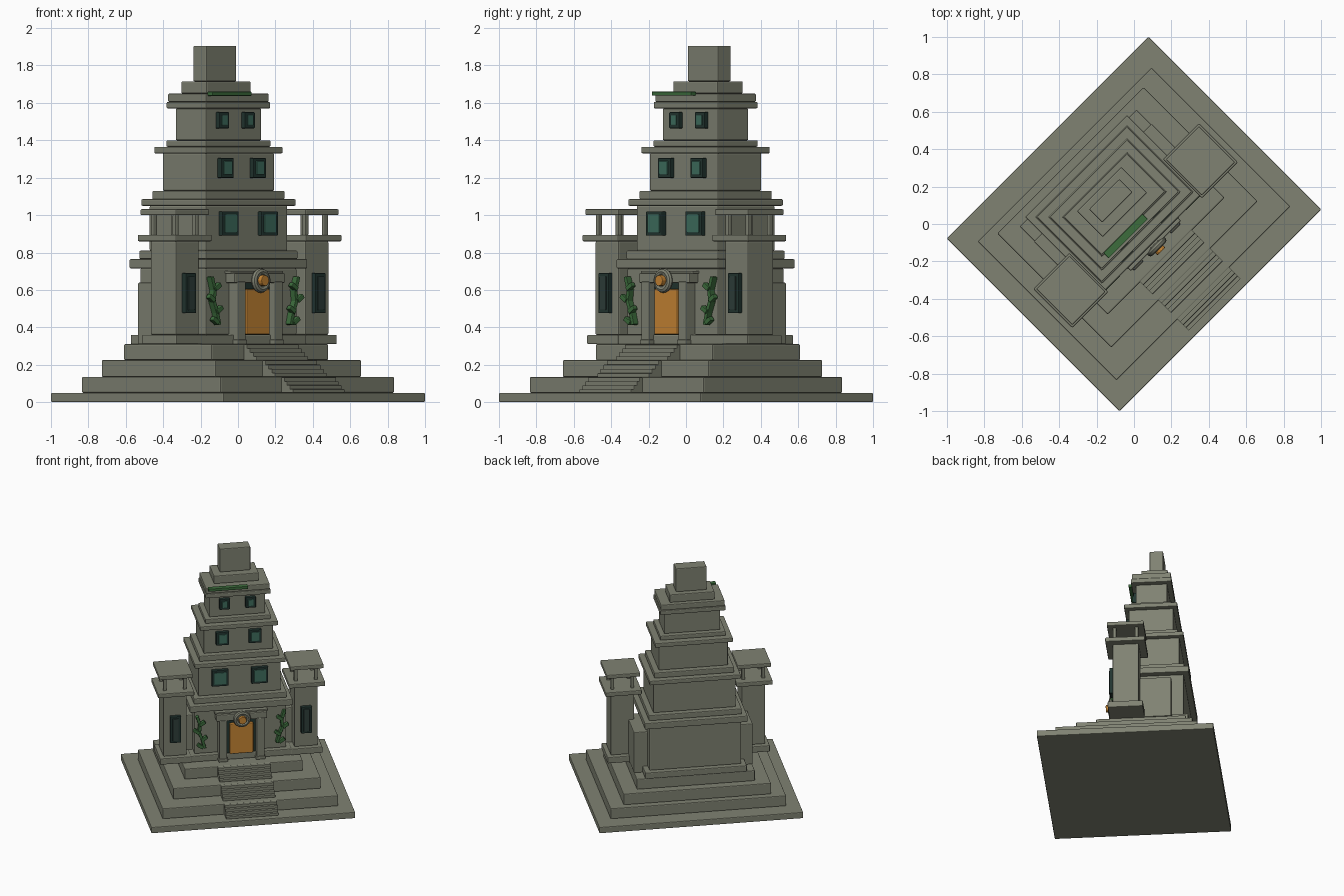
import bpy, math
from mathutils import Matrix, Vector

if "Cube" in bpy.data.objects:
    bpy.data.objects.remove(bpy.data.objects["Cube"])

TURN = Matrix.Rotation(math.radians(45), 4, 'Z')   # whole temple stands diagonally


def material(name, rgb):
    m = bpy.data.materials.new(name)
    m.diffuse_color = (*rgb, 1)
    m.use_nodes = True
    m.node_tree.nodes["Principled BSDF"].inputs["Base Color"].default_value = m.diffuse_color
    return m


STONE = material("stone", (0.215, 0.225, 0.170))
FRAME = material("dark_frame", (0.016, 0.036, 0.030))
SLATE = material("dark_slate", (0.028, 0.050, 0.043))
GLASS = material("teal_glass", (0.050, 0.160, 0.115))
GOLD = material("gold", (0.580, 0.240, 0.035))
VINE = material("vine_green", (0.045, 0.150, 0.045))


def finish(ob, name, mat, bevel):
    ob.name = name
    ob.data.materials.append(mat)
    if bevel:
        mod = ob.modifiers.new("soft_edges", 'BEVEL')
        mod.width = bevel
        mod.segments = 2
    return ob


def box(name, u, v, z, mat=STONE, bevel=0.006, tilt=0):
    """Box from ranges: u across the front, v towards the back, z up."""
    bpy.ops.mesh.primitive_cube_add(size=1)
    ob = bpy.context.object
    size = [r[1] - r[0] for r in (u, v, z)]
    mid = Vector([(r[0] + r[1]) / 2 for r in (u, v, z)])
    ob.data.transform(Matrix.Diagonal((*size, 1)))
    ob.matrix_world = TURN @ Matrix.Translation(mid) @ Matrix.Rotation(tilt, 4, 'Y')
    return finish(ob, name, mat, bevel)


def block(name, a, b, z, c=0.148, u=0.0, mat=STONE):
    """Block from half sizes a, b around the centre u, c."""
    return box(name, (u - a, u + a), (c - b, c + b), z, mat)


def window(name, u, front, z, a, h, pane):
    box(name + "_frame", (u - a, u + a), (front - 0.027, front + 0.01),
        (z - h, z + h), FRAME, 0.004)
    k = 0.017
    box(name + "_pane", (u - a + k, u + a - k), (front - 0.034, front),
        (z - h + k, z + h - k), pane, 0.003)


# Terraces
block("ground_slab", 0.763, 0.653, (0, 0.05), 0)
block("terrace_low", 0.657, 0.525, (0.05, 0.135), 0)
block("terrace_middle", 0.552, 0.431, (0.135, 0.225), 0.05)
block("terrace_top", 0.442, 0.332, (0.225, 0.31), 0.09)

# Three flights of stairs
for name, front, low, foot, top in (("low", -0.525, 0.05, -0.61, 0.135),
                                    ("middle", -0.381, 0.135, -0.475, 0.225),
                                    ("top", -0.242, 0.225, -0.335, 0.31)):
    n = 4
    for i in range(n):
        edge = foot + (front - foot) * i / n
        z1 = low + (top - low) * (i + 1) / n
        box(f"{name}_stair_{i + 1}", (-0.196, 0.196), (edge, front + 0.02),
            (low, z1 - 0.002), STONE, 0.003)

# Tiered main building: name, sum of half sizes, z range
for name, s, z in (("plinth", 0.665, (0.31, 0.36)),
                   ("ground_wall", 0.592, (0.36, 0.715)),
                   ("ground_cornice", 0.675, (0.715, 0.765)),
                   ("ground_ledge", 0.60, (0.765, 0.81)),
                   ("first_wall", 0.523, (0.81, 1.05)),
                   ("first_cornice", 0.587, (1.05, 1.085)),
                   ("first_ledge", 0.502, (1.085, 1.13)),
                   ("second_wall", 0.424, (1.13, 1.33)),
                   ("second_cornice", 0.488, (1.33, 1.365)),
                   ("second_ledge", 0.396, (1.365, 1.40)),
                   ("third_wall", 0.325, (1.40, 1.57)),
                   ("third_cornice", 0.395, (1.57, 1.605)),
                   ("third_ledge", 0.383, (1.605, 1.65))):
    block(name, (s + 0.095) / 2, (s - 0.095) / 2, z)
block("crown_base", 0.168, 0.097, (1.65, 1.715), 0.166)
block("crown_block", 0.115, 0.05, (1.715, 1.905), 0.175)

# Mossy strip on the highest ledge
box("moss_strip", (-0.225, 0.07), (-0.034, 0.006), (1.638, 1.66), VINE, 0.003)

for side, label in ((-1, "left"), (1, "right")):
    # Side buttress
    block(label + "_buttress", 0.12, 0.165, (0.31, 0.64), u=side * 0.325)

    # Corner tower
    t = side * 0.49
    v = -0.012
    block(label + "_tower_base", 0.118, 0.130, (0.31, 0.36), v, t)
    block(label + "_tower_body", 0.088, 0.096, (0.36, 0.86), v, t)
    block(label + "_tower_platform", 0.136, 0.147, (0.86, 0.895), v, t)
    block(label + "_tower_roof", 0.126, 0.136, (1.0, 1.032), v, t)
    for i in (-1, 1):
        for j in (-1, 1):
            block(label + "_tower_post", 0.013, 0.013, (0.89, 1.005),
                  v + j * 0.082, t + i * 0.075)
    window(label + "_tower_window", t, v - 0.096, 0.583, 0.040, 0.107, SLATE)

    # Windows of the three upper floors
    for floor, u, front, z, a, h in (("first", 0.1485, -0.066, 0.955, 0.062, 0.065),
                                     ("second", 0.122, -0.017, 1.252, 0.048, 0.053),
                                     ("third", 0.097, 0.033, 1.507, 0.038, 0.043)):
        window(f"{label}_{floor}_window", side * u, front, z, a, h, GLASS)

    # Door pillar with foot
    p = side * 0.140
    box(label + "_door_pillar", (p - 0.03, p + 0.03), (-0.17, -0.08), (0.31, 0.645))
    box(label + "_pillar_foot", (p - 0.036, p + 0.036), (-0.176, -0.08), (0.31, 0.335))

    # Climbing vine: stem pieces joining points, with leaves
    pts = [(0.325, 0.665), (0.305, 0.60), (0.312, 0.54), (0.288, 0.48), (0.272, 0.42)]
    for k, ((u0, z0), (u1, z1)) in enumerate(zip(pts, pts[1:])):
        mu, mz = side * (u0 + u1) / 2, (z0 + z1) / 2
        length = math.hypot(u1 - u0, z1 - z0) + 0.012
        ang = math.atan2(side * (u0 - u1), z0 - z1)
        box(f"{label}_vine_stem", (mu - 0.011, mu + 0.011), (-0.135, -0.095),
            (mz - length / 2, mz + length / 2), VINE, 0.003, ang)
        flip = 1 if k % 2 else -1
        lu = mu + side * flip * 0.025
        box(f"{label}_vine_leaf", (lu - 0.024, lu + 0.024), (-0.145, -0.115),
            (mz - 0.028, mz - 0.002), VINE, 0.004, side * flip * -0.6)

# Doorway
box("door_recess", (-0.112, 0.112), (-0.13, -0.08), (0.31, 0.64), FRAME, 0.003)
box("door", (-0.088, 0.088), (-0.155, -0.12), (0.362, 0.605), GOLD)
box("door_lintel", (-0.19, 0.19), (-0.165, -0.08), (0.637, 0.69))
box("lintel_cap", (-0.198, 0.198), (-0.145, -0.08), (0.688, 0.702), STONE, 0.003)

# Round emblem over the door
FACE = Matrix.Rotation(math.radians(90), 4, 'X')
for name, r, depth, v, mat in (("emblem_disc", 0.05, 0.03, -0.165, STONE),
                               ("emblem_gem", 0.029, 0.04, -0.187, GOLD)):
    bpy.ops.mesh.primitive_cylinder_add(vertices=12, radius=r, depth=depth)
    bpy.context.object.matrix_world = TURN @ Matrix.Translation((0, v, 0.65)) @ FACE
    finish(bpy.context.object, name, mat, 0.003)
bpy.ops.mesh.primitive_torus_add(major_segments=20, minor_segments=8,
                                 major_radius=0.048, minor_radius=0.018)
bpy.context.object.matrix_world = TURN @ Matrix.Translation((0, -0.172, 0.65)) @ FACE
finish(bpy.context.object, "emblem_ring", STONE, 0)
bpy.ops.object.shade_smooth_by_angle()
